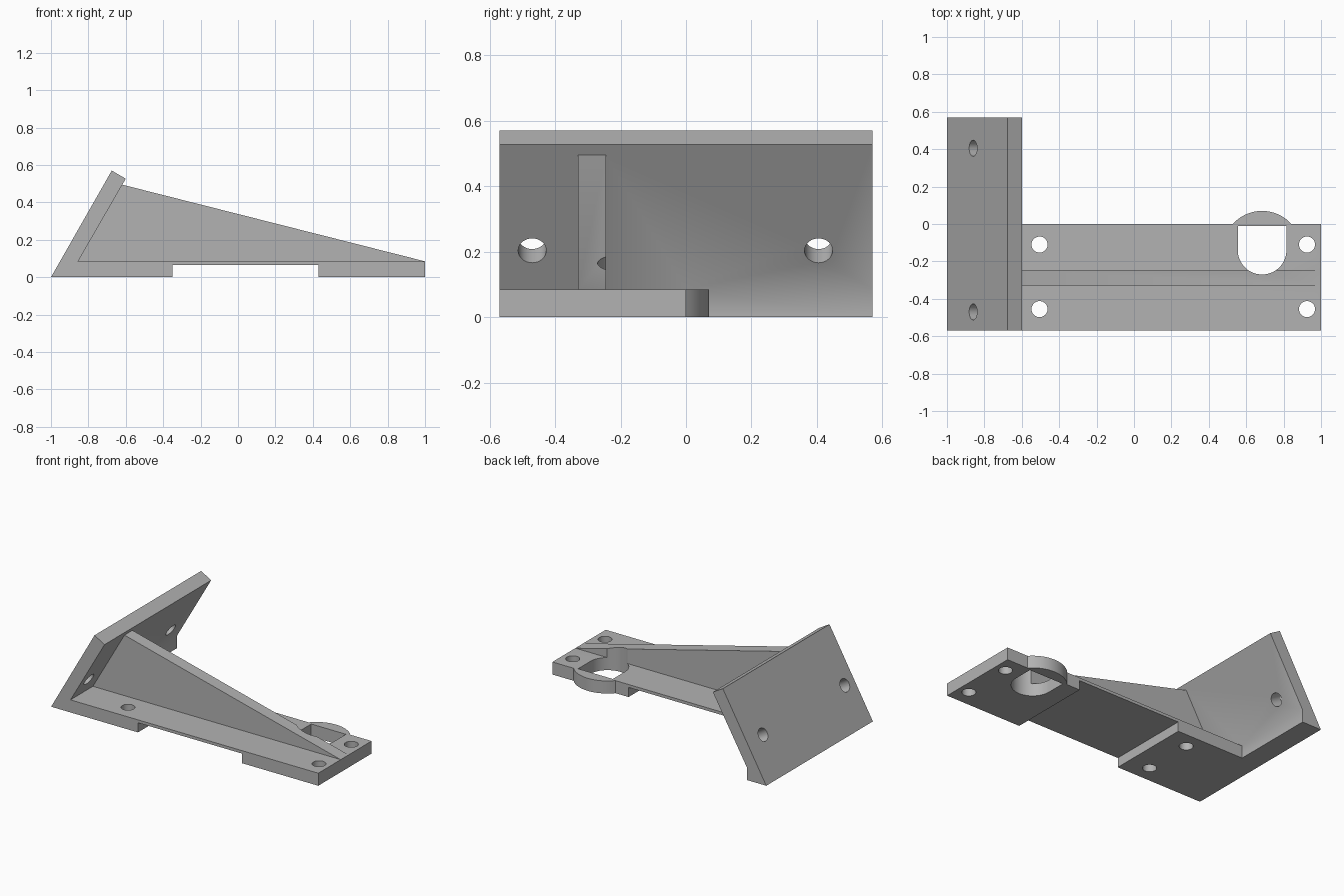
import bpy, math
from mathutils import Vector, Matrix

old = bpy.data.objects.get("Cube")
if old:
    bpy.data.objects.remove(old, do_unlink=True)

FRONT, BACK = -0.57, 0.57      # depth limits
THICK = 0.085                  # base thickness
BORE = 0.043                   # screw hole radius

grey = bpy.data.materials.new("plain grey")
grey.use_nodes = True
colour = (0.45, 0.45, 0.45, 1)
grey.diffuse_color = colour
grey.node_tree.nodes["Principled BSDF"].inputs["Base Color"].default_value = colour


def prism(name, outline, low, high, axis="Z"):
    """Extrude a 2D outline along Z (outline is x, y) or Y (outline is x, z)."""
    place = (lambda p, d: (p[0], p[1], d)) if axis == "Z" else (lambda p, d: (p[0], d, p[1]))
    n = len(outline)
    verts = [place(p, d) for d in (low, high) for p in outline]
    faces = [list(range(n))[::-1], list(range(n, 2 * n))]
    faces += [[i, (i + 1) % n, (i + 1) % n + n, i + n] for i in range(n)]
    mesh = bpy.data.meshes.new(name)
    mesh.from_pydata(verts, [], faces)
    if axis == "Y":
        mesh.flip_normals()
    mesh.materials.append(grey)
    obj = bpy.data.objects.new(name, mesh)
    bpy.context.collection.objects.link(obj)
    return obj


def arc(cx, cy, r, start, end, steps):
    angles = [math.radians(start + (end - start) * i / steps) for i in range(steps + 1)]
    return [(cx + r * math.cos(a), cy + r * math.sin(a)) for a in angles]


def combine(body, tool, operation):
    """Apply a boolean and remove the used part."""
    mod = body.modifiers.new(tool.name, "BOOLEAN")
    mod.operation, mod.solver, mod.object = operation, "EXACT", tool
    bpy.context.view_layer.objects.active = body
    bpy.ops.object.modifier_apply(modifier=mod.name)
    bpy.data.objects.remove(tool, do_unlink=True)


def bore(name, centre, direction):
    tool = prism(name, arc(0, 0, BORE, 0, 348.75, 31), -0.15, 0.15)
    turn = Vector(direction).to_track_quat("Z", "Y").to_matrix().to_4x4()
    tool.data.transform(Matrix.Translation(centre) @ turn)
    return tool


# Leaning plate with a squared foot
bracket = prism("angled_bracket", [(-1, 0), (-0.855, 0), (-0.855, THICK),
                                   (-0.6, 0.527), (-0.675, 0.57)], FRONT, BACK, "Y")

# Base plate with a rounded bulge on its rear edge
ring_x, ring_y = 0.685, -0.14
bulge = arc(ring_x, ring_y, 0.21, 41.8, 138.2, 24)
base = prism("base_plate", [(-0.88, FRONT), (1, FRONT), (1, 0)] + bulge + [(-0.88, 0)], 0, THICK)
combine(bracket, base, "UNION")

# Triangular stiffening rib
rib = prism("rib", [(-0.87, 0.075), (0.98, 0.075), (0.999, THICK),
                    (-0.62, 0.495), (-0.635, 0.495)], -0.33, -0.245, "Y")
combine(bracket, rib, "UNION")

# Shallow channel underneath
channel = prism("channel", [(-0.35, -0.1), (0.43, -0.1), (0.43, 0.065), (-0.35, 0.065)],
                -0.7, 0.2, "Y")
combine(bracket, channel, "DIFFERENCE")

# U-shaped opening, which also bites into the rib
opening = arc(ring_x, ring_y, 0.13, 180, 360, 32) + [(ring_x + 0.13, -0.01), (ring_x - 0.13, -0.01)]
combine(bracket, prism("opening", opening, -0.1, 0.4), "DIFFERENCE")

# Screw holes in the base and the leaning plate
for x in (-0.505, 0.925):
    for y in (-0.11, -0.455):
        combine(bracket, bore("base_hole", (x, y, 0.04), (0, 0, 1)), "DIFFERENCE")
for y in (0.405, -0.47):
    combine(bracket, bore("plate_hole", (-0.823, y, 0.224), (0.868, 0, -0.497)), "DIFFERENCE")

bpy.ops.object.select_all(action="DESELECT")
bracket.select_set(True)
bpy.context.view_layer.objects.active = bracket
bpy.ops.object.shade_smooth_by_angle(angle=math.radians(30))
